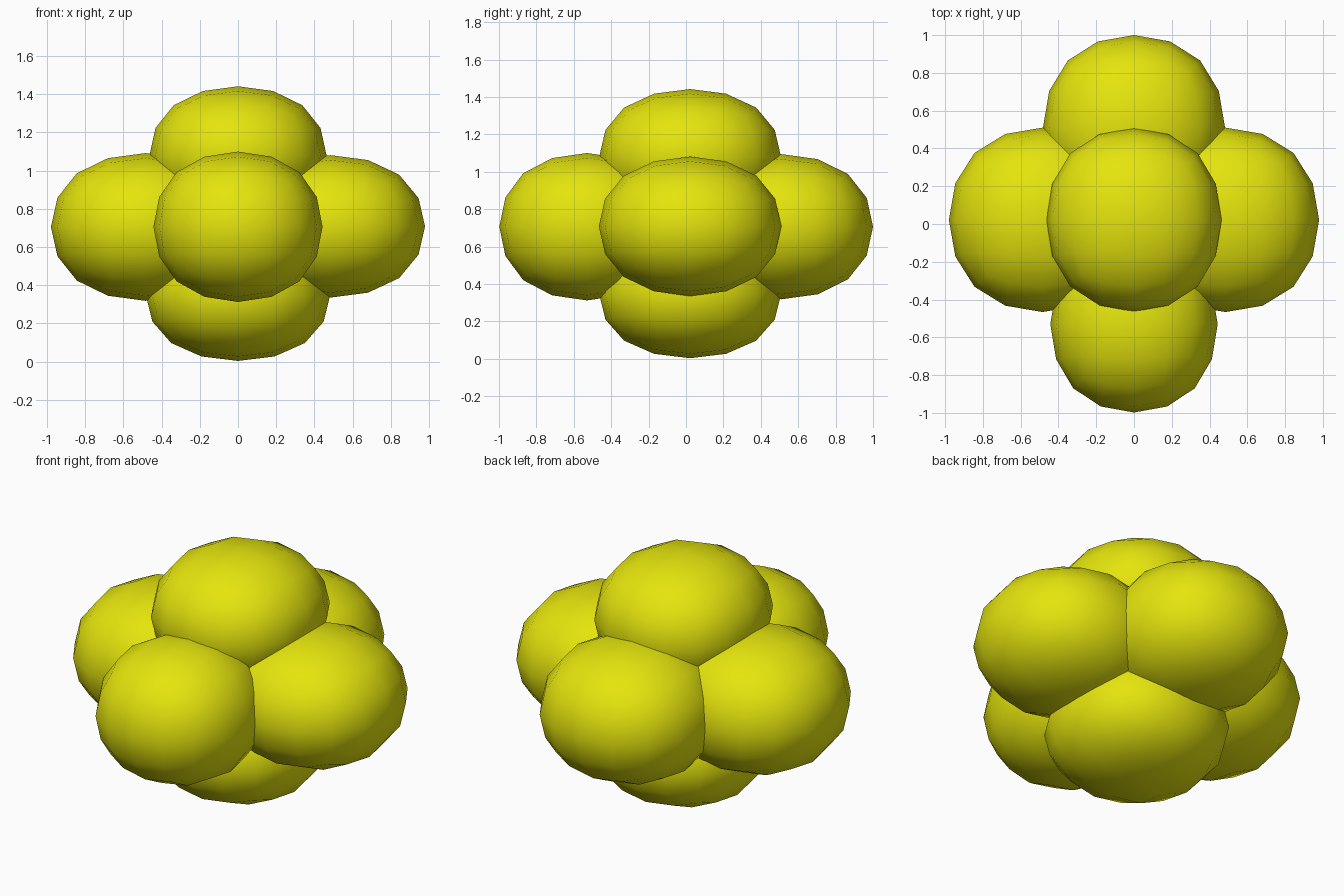
import bpy

if "Cube" in bpy.data.objects:
    bpy.data.objects.remove(bpy.data.objects["Cube"])

# Shared yellow material
yellow = bpy.data.materials.new("yellow")
yellow.diffuse_color = (0.78, 0.78, 0.004, 1)
yellow.use_nodes = True
yellow.node_tree.nodes["Principled BSDF"].inputs["Base Color"].default_value = yellow.diffuse_color

# A twice-subdivided cube shrinks to this fraction of its half size
SHRINK = 0.8395


def lobe(name, centre, radii):
    """Rounded cube lobe with the given centre and half extents."""
    bpy.ops.mesh.primitive_cube_add(size=2)
    ob = bpy.context.object
    ob.name = name
    for v in ob.data.vertices:
        v.co = [c * r / SHRINK for c, r in zip(v.co, radii)]
    ob.location = centre
    mod = ob.modifiers.new("round", 'SUBSURF')
    mod.levels = mod.render_levels = 2
    mod.use_limit_surface = True
    ob.data.materials.append(yellow)
    bpy.ops.object.shade_smooth()
    return ob


# Side lobes
lobe("left_lobe", (-0.485, 0.022, 0.705), (0.495, 0.488, 0.387))
lobe("right_lobe", (0.485, 0.022, 0.708), (0.495, 0.488, 0.373))

# Front and back lobes
lobe("front_lobe", (0, -0.53, 0.706), (0.443, 0.468, 0.394))
lobe("back_lobe", (0, 0.51, 0.706), (0.482, 0.49, 0.388))

# Top and bottom lobes
lobe("top_lobe", (0, 0.022, 1.08), (0.464, 0.486, 0.362))
lobe("bottom_lobe", (0, 0.022, 0.345), (0.482, 0.486, 0.342))
